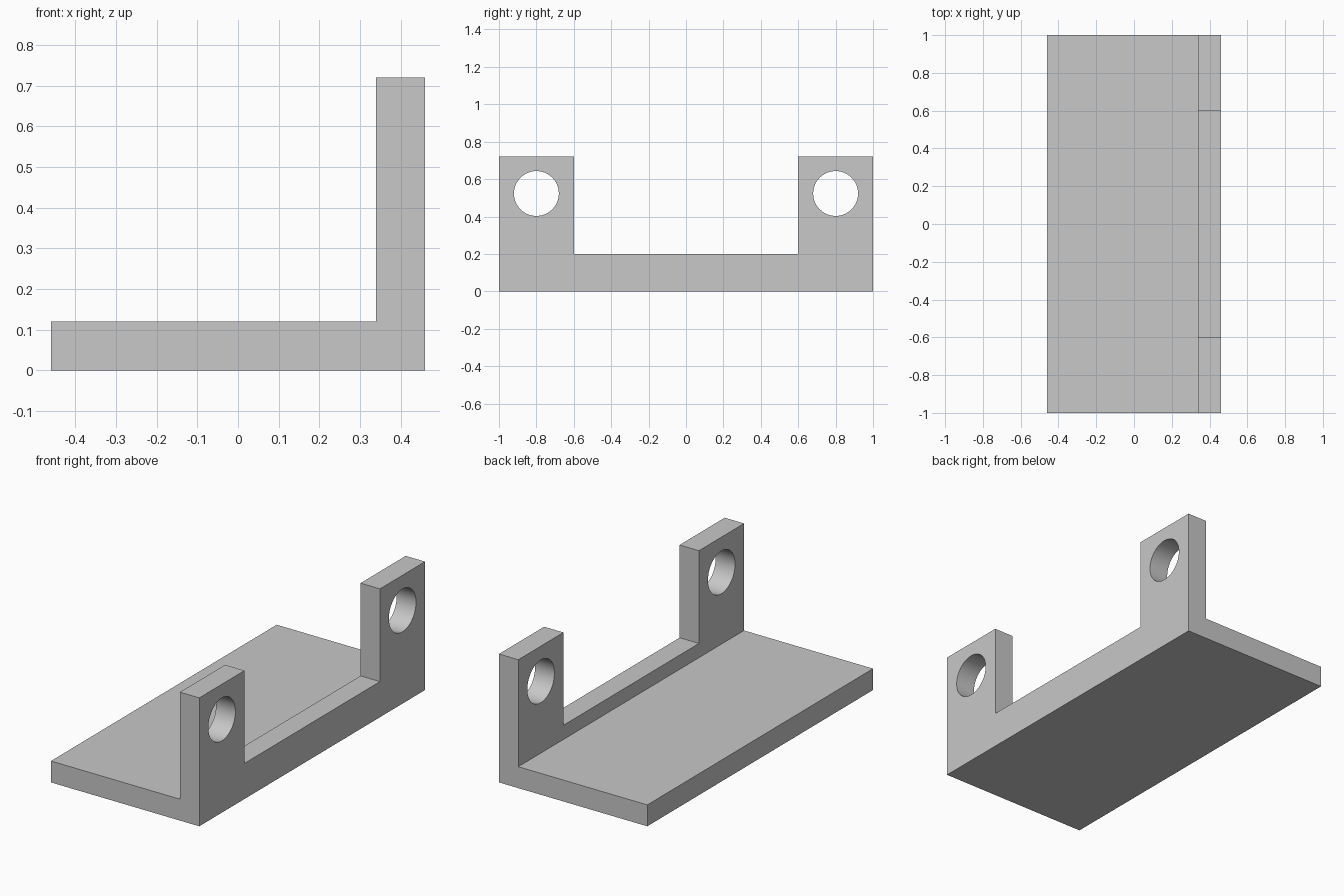
import bpy, bmesh, math
from mathutils import Matrix

if "Cube" in bpy.data.objects:
    bpy.data.objects.remove(bpy.data.objects["Cube"])

grey = bpy.data.materials.new("plain grey")
grey.diffuse_color = (0.58, 0.58, 0.58, 1)
grey.use_nodes = True
grey.node_tree.nodes["Principled BSDF"].inputs["Base Color"].default_value = grey.diffuse_color


def add_object(name, bm):
    bmesh.ops.recalc_face_normals(bm, faces=bm.faces)
    mesh = bpy.data.meshes.new(name)
    bm.to_mesh(mesh)
    bm.free()
    mesh.materials.append(grey)
    obj = bpy.data.objects.new(name, mesh)
    bpy.context.collection.objects.link(obj)
    return obj


def cut(target, cutter):
    mod = target.modifiers.new(cutter.name, 'BOOLEAN')
    mod.operation = 'DIFFERENCE'
    mod.solver = 'EXACT'
    mod.object = cutter
    bpy.context.view_layer.objects.active = target
    bpy.ops.object.modifier_apply(modifier=mod.name)
    bpy.data.objects.remove(cutter)


# L-shaped bracket: flat plate with an upright wall along the right edge
profile = [(-0.46, 0), (0.46, 0), (0.46, 0.72), (0.34, 0.72), (0.34, 0.12), (-0.46, 0.12)]
bm = bmesh.new()
face = bm.faces.new([bm.verts.new((x, -1, z)) for x, z in profile])
ext = bmesh.ops.extrude_face_region(bm, geom=[face])
bmesh.ops.translate(bm, vec=(0, 2, 0),
                    verts=[v for v in ext["geom"] if isinstance(v, bmesh.types.BMVert)])
bracket = add_object("bracket", bm)

# Notch that leaves a low rib between the two lugs
bm = bmesh.new()
bmesh.ops.create_cube(bm, size=1, matrix=Matrix.Translation((0.4, 0, 0.6))
                      @ Matrix.Diagonal((0.4, 1.2, 0.8, 1)))
cut(bracket, add_object("notch_cutter", bm))

# Round hole through each lug
for side in (-1, 1):
    bm = bmesh.new()
    bmesh.ops.create_cone(bm, cap_ends=True, segments=64, radius1=0.12, radius2=0.12, depth=0.4,
                          matrix=Matrix.Translation((0.4, 0.8 * side, 0.523))
                          @ Matrix.Rotation(math.pi / 2, 4, 'Y'))
    cut(bracket, add_object("hole_cutter", bm))

# Smooth hole walls, sharp edges elsewhere
bpy.ops.object.select_all(action='DESELECT')
bracket.select_set(True)
bpy.context.view_layer.objects.active = bracket
bpy.ops.object.shade_smooth_by_angle(angle=math.radians(30))
